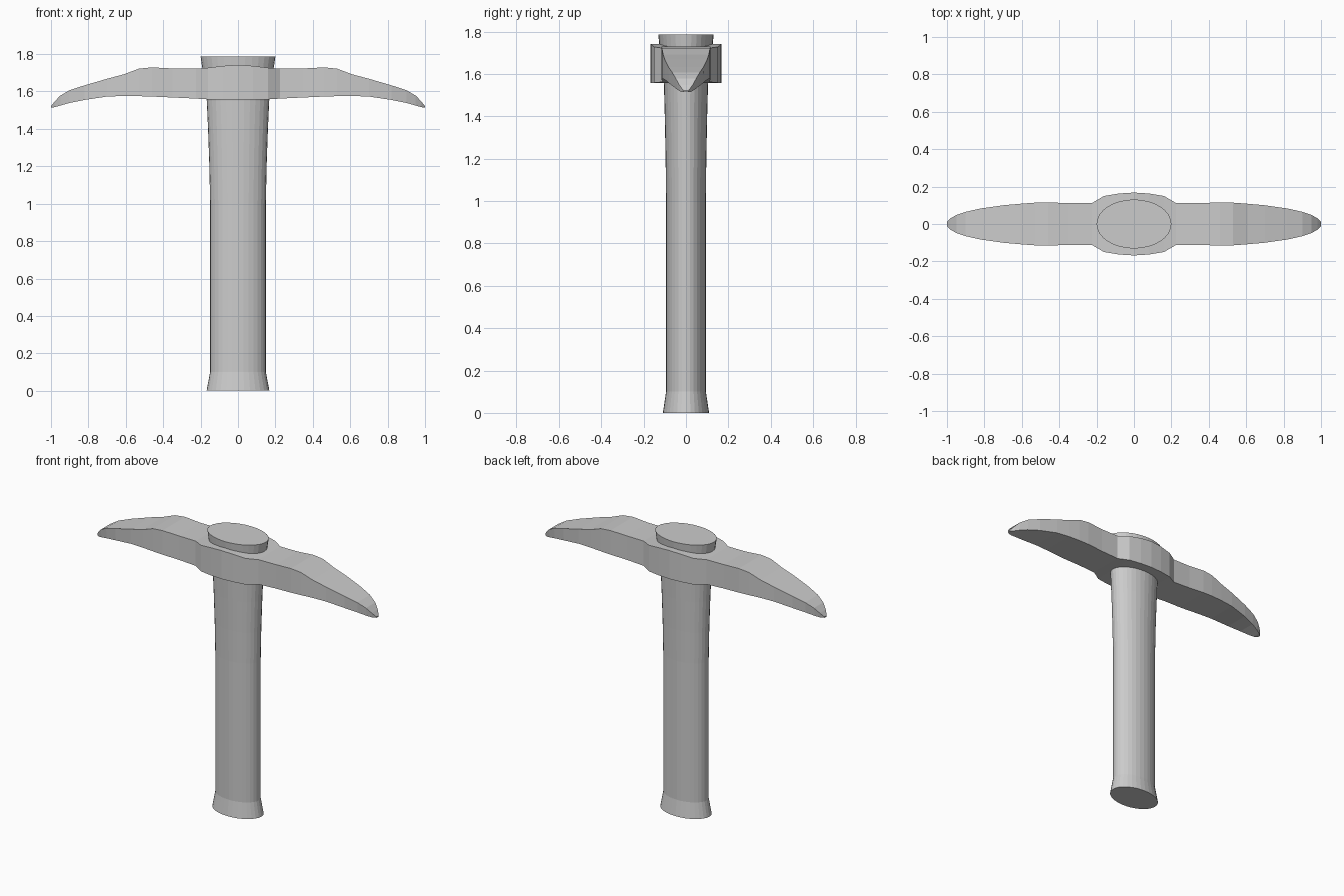
import bpy, bmesh, math

if "Cube" in bpy.data.objects:
    bpy.data.objects.remove(bpy.data.objects["Cube"])


def loft(name, rings):
    """Skin a list of closed rings (equal point counts) and cap both ends."""
    bm = bmesh.new()
    loops = [[bm.verts.new(p) for p in ring] for ring in rings]
    n = len(loops[0])
    for a, b in zip(loops, loops[1:]):
        for i in range(n):
            j = (i + 1) % n
            bm.faces.new((a[i], a[j], b[j], b[i]))
    bm.faces.new(loops[0])
    bm.faces.new(loops[-1])
    bmesh.ops.recalc_face_normals(bm, faces=bm.faces)
    mesh = bpy.data.meshes.new(name)
    bm.to_mesh(mesh)
    bm.free()
    obj = bpy.data.objects.new(name, mesh)
    bpy.context.collection.objects.link(obj)
    return obj


def ellipse(rx, ry, z, n=32):
    return [(rx * math.cos(2 * math.pi * i / n), ry * math.sin(2 * math.pi * i / n), z)
            for i in range(n)]


# Oval wooden handle with flared butt and flared top: (z, x radius, y radius)
handle_profile = [(0, .168, .109), (.1, .149, .094), (1.0, .149, .094),
                  (1.2, .153, .096), (1.4, .16, .1), (1.55, .167, .104),
                  (1.72, .19, .124), (1.786, .2, .131)]
loft("handle", [ellipse(rx, ry, z) for z, rx, ry in handle_profile])

# Double-pointed head, half profile: (x, top z, bottom z, top half width, bottom half width)
half = [(0, 1.742, 1.558, .168, .168), (.08, 1.737, 1.558, .163, .163),
        (.16, 1.727, 1.558, .15, .15), (.225, 1.722, 1.562, .112, .112),
        (.35, 1.723, 1.568, .111, .111), (.46, 1.729, 1.573, .116, .116),
        (.53, 1.722, 1.575, .114, .114), (.61, 1.692, 1.576, .108, .108),
        (.7, 1.668, 1.573, .1, .099), (.82, 1.633, 1.555, .083, .079),
        (.9, 1.607, 1.539, .065, .058), (.95, 1.578, 1.525, .048, .04),
        (.98, 1.547, 1.516, .031, .025), (1.0, 1.521, 1.514, .012, .01)]
stations = [(-x, *rest) for x, *rest in reversed(half[1:])] + half
loft("pick_head", [[(x, -wt, zt), (x, wt, zt), (x, wb, zb), (x, -wb, zb)]
                   for x, zt, zb, wt, wb in stations])
